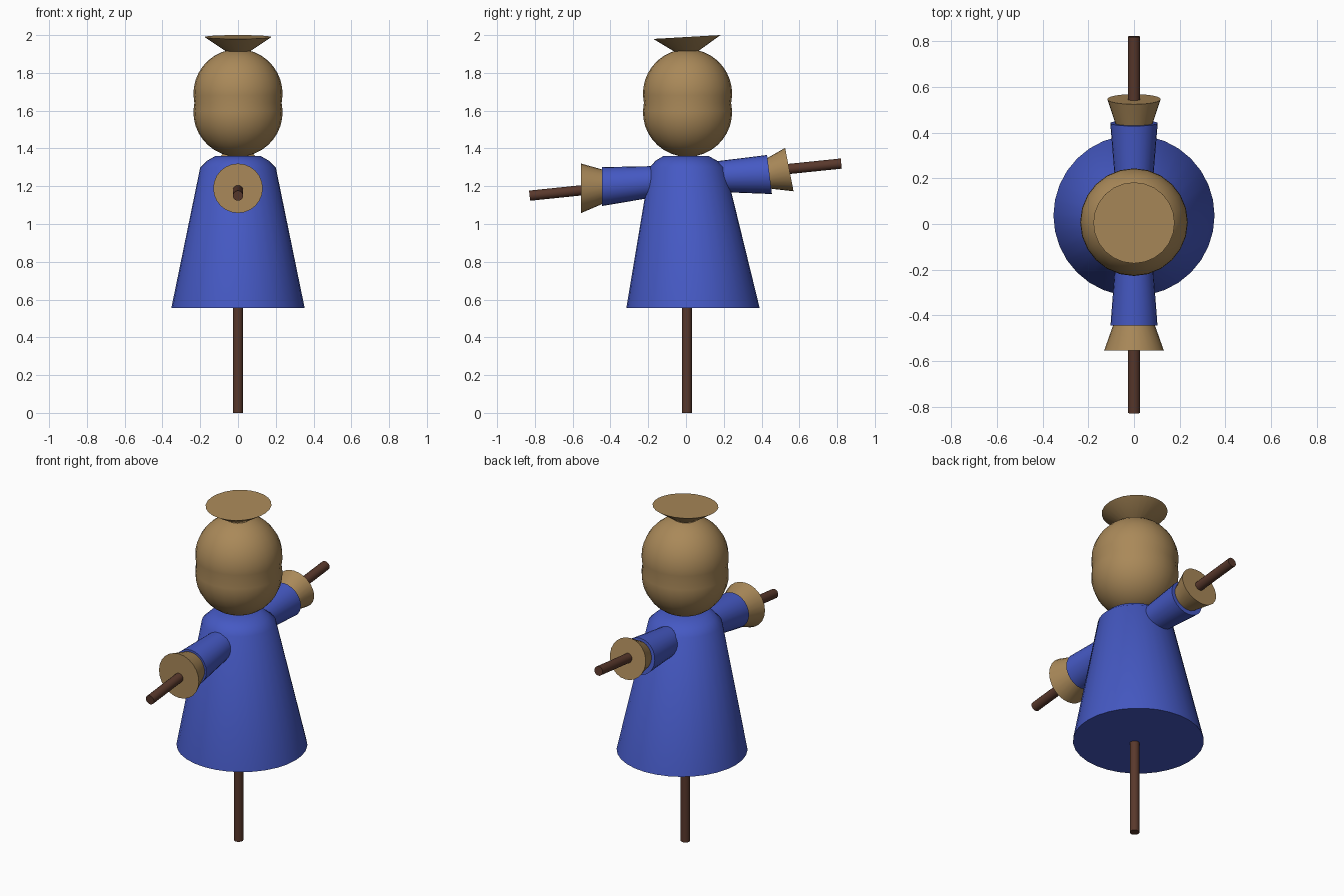
import bpy, bmesh, math
from mathutils import Vector

if "Cube" in bpy.data.objects:
    bpy.data.objects.remove(bpy.data.objects["Cube"])


def material(name, color):
    m = bpy.data.materials.new(name)
    m.diffuse_color = (*color, 1)
    m.use_nodes = True
    m.node_tree.nodes["Principled BSDF"].inputs["Base Color"].default_value = m.diffuse_color
    return m


wood = material("wood", (0.10, 0.04, 0.025))
sack = material("sackcloth", (0.40, 0.25, 0.10))
cloth = material("blue_cloth", (0.06, 0.10, 0.55))


def loft(name, rings, mat, sides=24):
    """Capped tube through rings (y, z, radius, tilt): tilt 0 faces +y, 90 faces +z."""
    bm = bmesh.new()
    loops = []
    for y, z, r, tilt in rings:
        t = math.radians(tilt)
        up = Vector((0, -math.sin(t), math.cos(t)))
        loops.append([bm.verts.new(Vector((0, y, z)) + r * (Vector((math.cos(a), 0, 0)) + math.sin(a) * up))
                      for a in (2 * math.pi * i / sides for i in range(sides))])
    for lo, hi in zip(loops, loops[1:]):
        for i in range(sides):
            j = (i + 1) % sides
            bm.faces.new((lo[i], lo[j], hi[j], hi[i]))
    bm.faces.new(loops[0])
    bm.faces.new(loops[-1])
    bmesh.ops.recalc_face_normals(bm, faces=bm.faces)
    me = bpy.data.meshes.new(name)
    bm.to_mesh(me)
    bm.free()
    me.materials.append(mat)
    ob = bpy.data.objects.new(name, me)
    bpy.context.collection.objects.link(ob)
    bpy.context.view_layer.objects.active = ob
    ob.select_set(True)
    bpy.ops.object.shade_smooth_by_angle(angle=math.radians(40))
    ob.select_set(False)
    return ob


# Wooden frame
loft("upright_pole", [(0.005, 0, 0.026, 90), (0.005, 1.42, 0.026, 90)], wood, 16)
loft("cross_pole", [(-0.828, 1.15, 0.027, 5.9), (0.822, 1.32, 0.027, 5.9)], wood, 16)

# Robe, flaring to a hem that hangs slightly backwards
loft("robe", [(0.037, 0.555, 0.353, 90), (0.008, 1.30, 0.20, 90),
              (0.002, 1.335, 0.163, 90), (0, 1.36, 0.12, 90)], cloth, 32)

# Sleeves
loft("front_sleeve", [(-0.445, 1.198, 0.103, 0), (-0.195, 1.222, 0.084, 3),
                      (-0.05, 1.235, 0.075, 3)], cloth)
loft("back_sleeve", [(0.05, 1.246, 0.075, 5), (0.197, 1.252, 0.084, 5),
                     (0.442, 1.262, 0.104, 7)], cloth)

# Flared cuffs
loft("front_cuff", [(-0.555, 1.189, 0.131, 0), (-0.445, 1.197, 0.092, 0),
                    (-0.38, 1.203, 0.07, 0)], sack)
loft("back_cuff", [(0.38, 1.255, 0.062, 11), (0.445, 1.267, 0.083, 11),
                   (0.547, 1.288, 0.117, 11)], sack)

# Sack head: two overlapping balls meeting at a shallow waist
R, low, high = 0.236, 1.592, 1.69
dip = math.asin((high - low) / 2 / R)
arc = [-math.pi / 2 + 0.04 + i * (math.pi / 2 - 0.04 + dip) / 10 for i in range(11)]
head = [(0.008, low + R * math.sin(a), R * math.cos(a), 90) for a in arc]
head += [(0.008, high - R * math.sin(a), R * math.cos(a), 90) for a in reversed(arc[:-1])]
loft("head", head, sack, 24)

# Gathered top of the sack
loft("sack_tie", [(0.005, 1.875, 0.004, 90), (0.005, 1.99, 0.178, 93.3)], sack)
